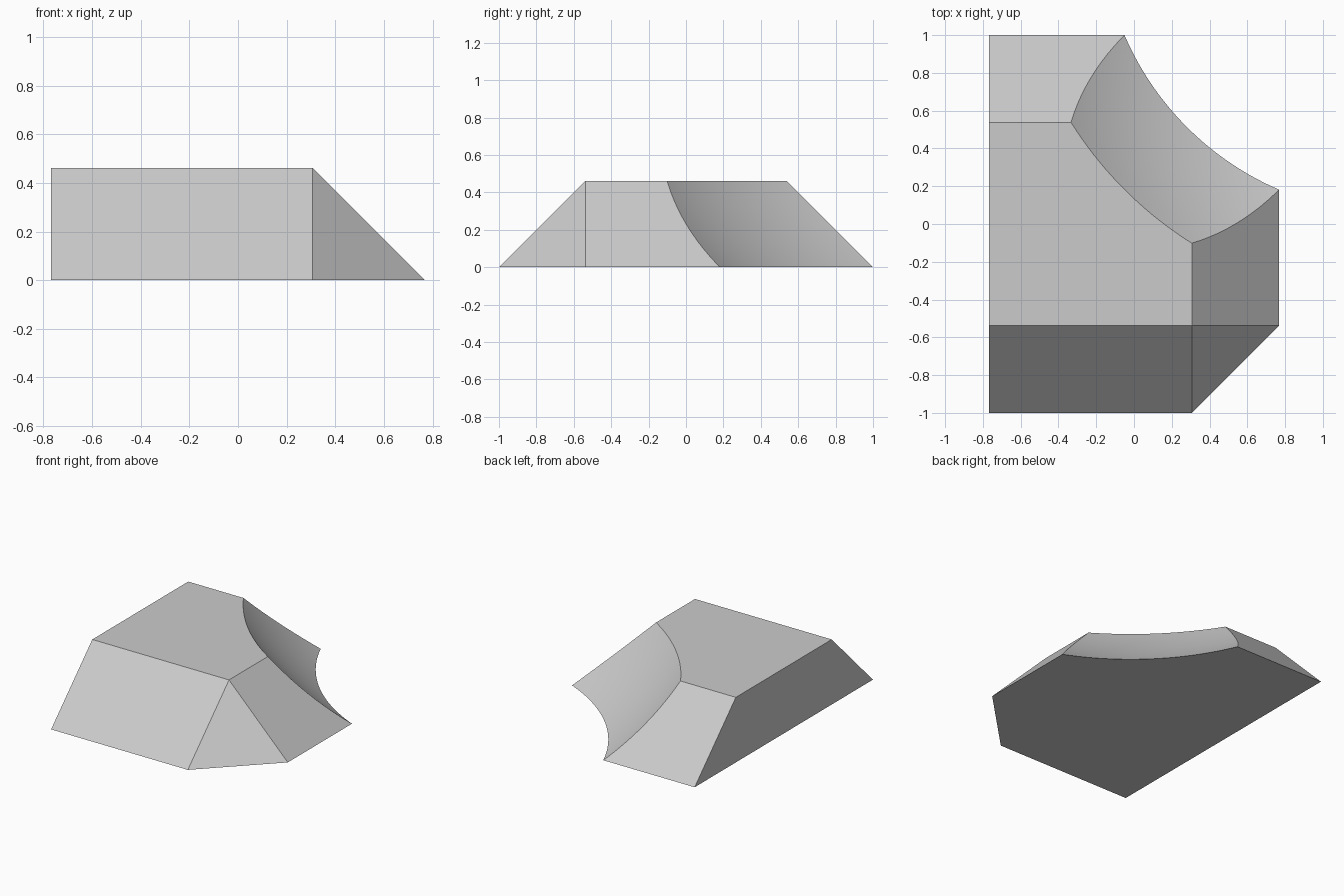
import bpy
import bmesh
import math

default = bpy.data.objects.get("Cube")
if default:
    bpy.data.objects.remove(default, do_unlink=True)

X, Y, H = 0.768, 1.0, 0.462   # half width, half depth, height (all slopes are 45 degrees)

grey = bpy.data.materials.new("light_grey")
grey.use_nodes = True
colour = (0.6, 0.6, 0.6, 1)
grey.diffuse_color = colour
grey.node_tree.nodes["Principled BSDF"].inputs["Base Color"].default_value = colour


def add_object(name, bm):
    mesh = bpy.data.meshes.new(name)
    bm.to_mesh(mesh)
    bm.free()
    obj = bpy.data.objects.new(name, mesh)
    bpy.context.collection.objects.link(obj)
    return obj


# Bevelled block: upright left side, sloped front, right and back, clipped front corner
base = [(-X, -Y), (X - H, -Y), (X, H - Y), (X, Y), (-X, Y)]
top = [(x, y) for x in (-X, X - H) for y in (H - Y, Y - H)]
bm = bmesh.new()
for x, y in base:
    bm.verts.new((x, y, 0))
for x, y in top:
    bm.verts.new((x, y, H))
bmesh.ops.convex_hull(bm, input=bm.verts[:])
bmesh.ops.dissolve_limit(bm, angle_limit=math.radians(1), verts=bm.verts[:], edges=bm.edges[:])
bmesh.ops.recalc_face_normals(bm, faces=bm.faces[:])
block = add_object("bevelled_block", bm)
block.data.materials.append(grey)

# Large ball that hollows out the back corner
bm = bmesh.new()
bmesh.ops.create_uvsphere(bm, u_segments=256, v_segments=128, radius=2.58)
bmesh.ops.translate(bm, verts=bm.verts[:], vec=(X + 0.62, Y + 0.62, 2.05))
ball = add_object("hollow_cutter", bm)
ball.data.materials.append(grey)
ball.hide_render = True

cut = block.modifiers.new("hollow", "BOOLEAN")
cut.operation = "DIFFERENCE"
cut.solver = "EXACT"
cut.object = ball
bpy.context.view_layer.objects.active = block
bpy.ops.object.select_all(action="DESELECT")
block.select_set(True)
bpy.ops.object.modifier_apply(modifier=cut.name)
bpy.data.objects.remove(ball, do_unlink=True)

# Smooth hollow, crisp flat faces
bpy.ops.object.shade_smooth_by_angle(angle=math.radians(20))
